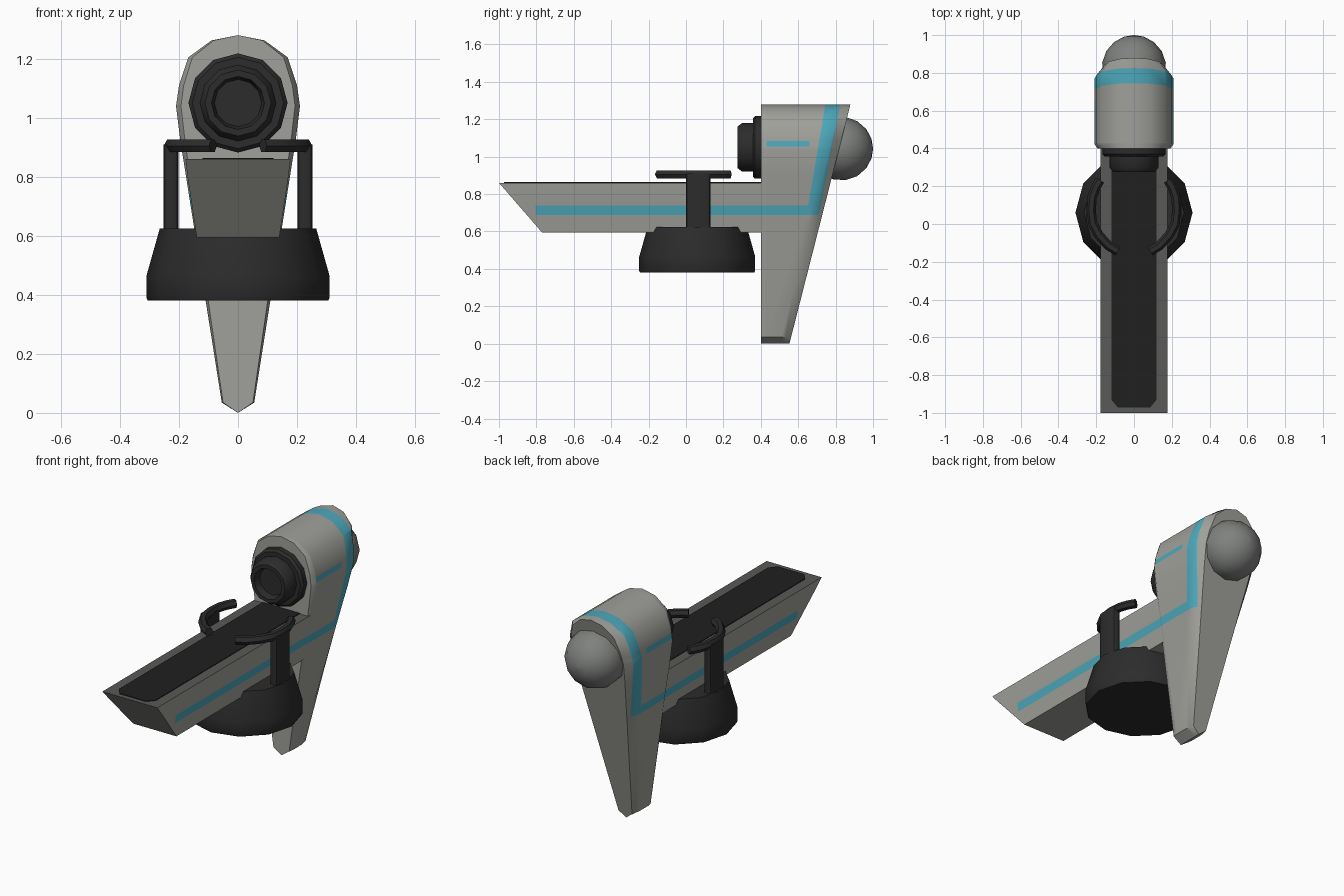
import bpy, bmesh, math
from mathutils import Vector

if "Cube" in bpy.data.objects:
    bpy.data.objects.remove(bpy.data.objects["Cube"])


def material(name, r, g, b):
    m = bpy.data.materials.new(name)
    m.diffuse_color = (r, g, b, 1)
    m.use_nodes = True
    m.node_tree.nodes["Principled BSDF"].inputs["Base Color"].default_value = m.diffuse_color
    return m


GREY = material("light grey shell", 0.35, 0.35, 0.325)
RIM = material("dark grey rim", 0.10, 0.10, 0.095)
DOME = material("mid grey dome", 0.21, 0.22, 0.21)
BLACK = material("soft black", 0.025, 0.025, 0.025)
SEAT = material("seat black", 0.014, 0.014, 0.014)
BLUE = material("cyan stripe", 0.075, 0.39, 0.50)


def finish(bm, name, mats, rule=None, angle=40):
    bmesh.ops.recalc_face_normals(bm, faces=bm.faces[:])
    if rule:
        for f in bm.faces:
            f.material_index = rule(f.calc_center_median(), f.normal)
    me = bpy.data.meshes.new(name)
    bm.to_mesh(me)
    bm.free()
    ob = bpy.data.objects.new(name, me)
    bpy.context.collection.objects.link(ob)
    for m in mats:
        me.materials.append(m)
    smooth(ob, angle)
    return ob


def smooth(ob, angle):
    bpy.ops.object.select_all(action='DESELECT')
    ob.select_set(True)
    bpy.context.view_layer.objects.active = ob
    bpy.ops.object.shade_smooth_by_angle(angle=math.radians(angle))


def loft(rings):
    """Skin closed rings of equal length and cap both ends."""
    bm = bmesh.new()
    vs = [[bm.verts.new(p) for p in ring] for ring in rings]
    n = len(rings[0])
    for a, b in zip(vs, vs[1:]):
        for i in range(n):
            j = (i + 1) % n
            bm.faces.new((a[i], a[j], b[j], b[i]))
    bm.faces.new(vs[0])
    bm.faces.new(vs[-1])
    return bm


def cut(bm, point, normal):
    bmesh.ops.bisect_plane(bm, geom=bm.verts[:] + bm.edges[:] + bm.faces[:],
                           plane_co=point, plane_no=normal)


def lathe(name, profile, place, mat, n=12):
    """Profile of (radius, height); place maps (a, b, height) to a position."""
    rings = [[place(r * math.cos(2 * math.pi * i / n),
                    r * math.sin(2 * math.pi * i / n), h) for i in range(n)]
             for r, h in profile]
    return finish(loft(rings), name, [mat])


# upright head: rounded top tapering down to a keel, sloped rear edge
half = [(0, 1.28), (0.09, 1.262), (0.168, 1.205), (0.2, 1.11), (0.21, 1.04),
        (0.195, 0.92), (0.055, 0.035), (0, 0.0)]
outline = half + [(-x, z) for x, z in half[-2:0:-1]]


def rear(z):
    return 0.553 + 0.255 * z


def inner(z):
    return 0.645 + 0.17 * (z - 0.69)


def outer(z):
    return 0.71 + 0.195 * (z - 0.69)


bm = loft([[(x * 0.92, 0.40, z) for x, z in outline],
           [(x, 0.425, z) for x, z in outline],
           [(x, rear(z) - 0.05, z) for x, z in outline],
           [(x * 0.8, rear(z), z) for x, z in outline]])
for z in (0.688, 0.738, 1.055, 1.085):
    cut(bm, (0, 0, z), (0, 0, 1))
for y in (0.43, 0.66):
    cut(bm, (0, y, 0), (0, 1, 0))
cut(bm, (0, inner(0.69), 0.69), (0, 1, -0.17))
cut(bm, (0, outer(0.69), 0.69), (0, 1, -0.195))


def head_rule(c, n):
    if abs(n.y) > 0.8 or c.z < 0.688 or c.y > outer(c.z):
        return 0
    if c.z < 0.738 or c.y > inner(c.z):
        return 1
    return int(1.055 < c.z < 1.085 and 0.43 < c.y < 0.66)


finish(bm, "upright_head", [GREY, BLUE], head_rule, 45)

# long beam with raked nose
section = [(0.178, 0.86), (0.171, 0.80), (0.14, 0.595),
           (-0.14, 0.595), (-0.171, 0.80), (-0.178, 0.86)]
bm = loft([[(x, -1.0 + (0.86 - z) * 0.868, z) for x, z in section],
           [(x, 0.5, z) for x, z in section]])
for z in (0.688, 0.738):
    cut(bm, (0, 0, z), (0, 0, 1))
cut(bm, (0, -0.805, 0), (0, 1, 0))


def beam_rule(c, n):
    if n.z > 0.9:
        return 2
    return int(0.688 < c.z < 0.738 and c.y > -0.805 and abs(n.x) > 0.8)


finish(bm, "beam", [GREY, BLUE, RIM], beam_rule, 35)

# thin seat pad with clipped front corners
pad = [(0.12, 0.41), (0.12, -0.93), (0.085, -0.972),
       (-0.085, -0.972), (-0.12, -0.93), (-0.12, 0.41)]
finish(loft([[(x, y, z) for x, y in pad] for z in (0.857, 0.864)]),
       "seat_pad", [SEAT])

# round base under the beam
lathe("base", [(0.305, 0.38), (0.31, 0.39), (0.31, 0.465), (0.265, 0.625)],
      lambda a, b, h: (a, b + 0.06, h), BLACK)

# front lamp housing with recessed face
lathe("lamp", [(0.168, 0.42), (0.168, 0.37), (0.155, 0.357), (0.13, 0.357),
               (0.13, 0.30), (0.112, 0.276), (0.09, 0.276), (0.08, 0.315)],
      lambda a, b, h: (a, h, b + 1.05), BLACK)

# rear dome
lathe("rear_dome", [(0.17 * math.cos(math.radians(t)),
                     0.83 + 0.17 * math.sin(math.radians(t)))
                    for t in (-35, -15, 8, 30, 52, 72, 89)],
      lambda a, b, h: (a, h, b + 1.043), DOME)

# handle posts and curved grips, left and right
path = [(0.085, -0.145), (0.135, -0.115), (0.185, -0.06), (0.218, 0.0),
        (0.227, 0.07), (0.222, 0.14), (0.205, 0.19), (0.18, 0.232)]
for s, side in ((1, "right"), (-1, "left")):
    bm = bmesh.new()
    bmesh.ops.create_cube(bm, size=1)
    for v in bm.verts:
        v.co = Vector((v.co.x * 0.05 + s * 0.227, v.co.y * 0.13 + 0.065,
                       v.co.z * 0.34 + 0.74))
    up = [e for e in bm.edges if abs(e.verts[0].co.z - e.verts[1].co.z) > 0.1]
    bmesh.ops.bevel(bm, geom=up, offset=0.018, segments=2, affect='EDGES', profile=0.5)
    finish(bm, side + "_post", [BLACK])

    cu = bpy.data.curves.new(side + "_grip", 'CURVE')
    cu.dimensions = '3D'
    cu.bevel_depth = 0.025
    cu.bevel_resolution = 1
    cu.use_fill_caps = True
    sp = cu.splines.new('POLY')
    sp.points.add(len(path) - 1)
    for p, (x, y) in zip(sp.points, path):
        p.co = (s * x, y, 0.905, 1)
    cu.materials.append(BLACK)
    ob = bpy.data.objects.new(side + "_grip", cu)
    bpy.context.collection.objects.link(ob)
    bpy.ops.object.select_all(action='DESELECT')
    ob.select_set(True)
    bpy.context.view_layer.objects.active = ob
    bpy.ops.object.convert(target='MESH')
    smooth(bpy.context.view_layer.objects.active, 50)
